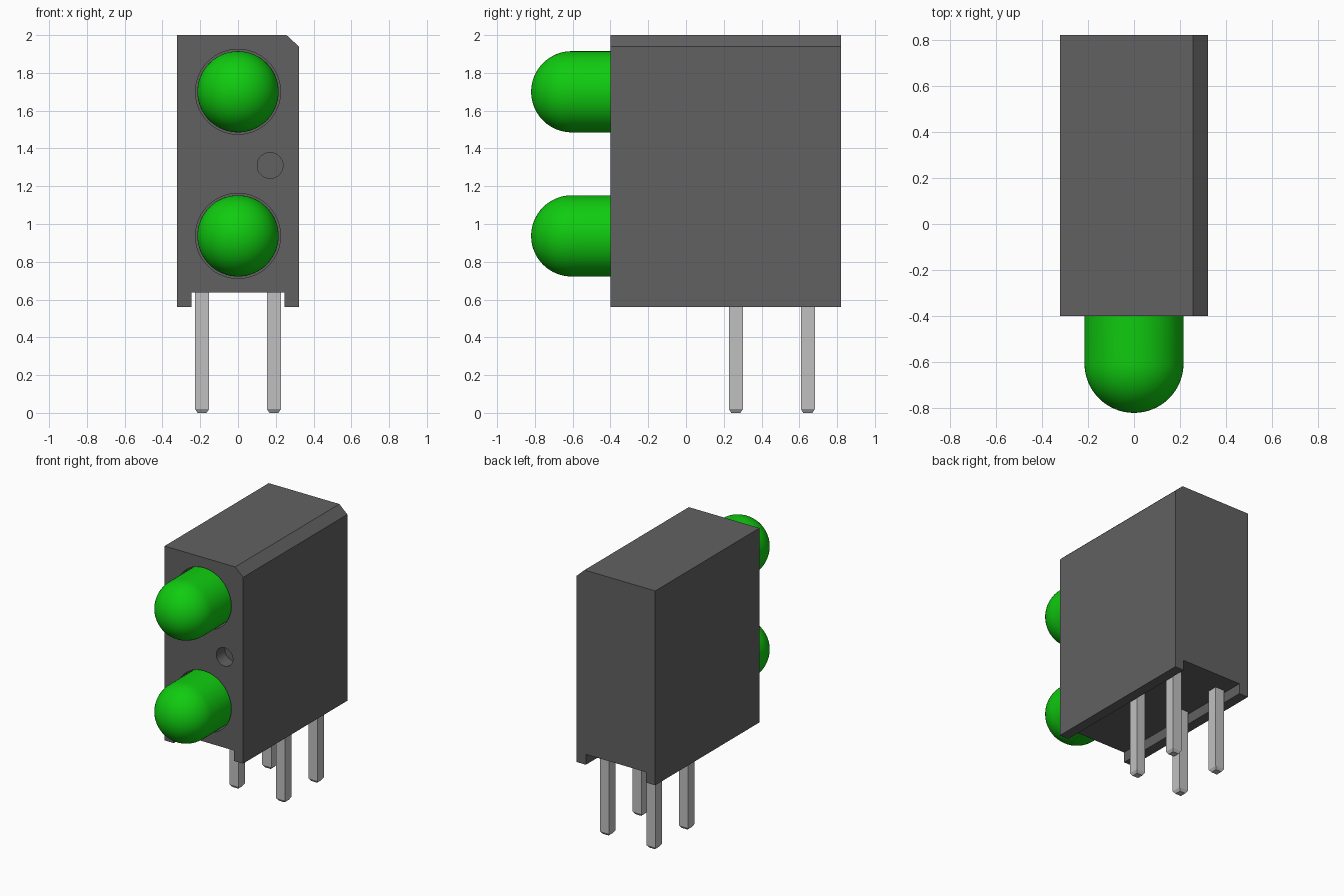
import bpy, bmesh, math
from mathutils import Matrix

cube = bpy.data.objects.get("Cube")
if cube:
    bpy.data.objects.remove(cube, do_unlink=True)


def material(name, rgb):
    m = bpy.data.materials.new(name)
    m.use_nodes = True
    m.diffuse_color = (*rgb, 1)
    m.node_tree.nodes["Principled BSDF"].inputs["Base Color"].default_value = (*rgb, 1)
    return m


housing_grey = material("housing grey", (0.12, 0.12, 0.12))
lens_green = material("lens green", (0.005, 0.6, 0.005))
pin_metal = material("pin metal", (0.53, 0.53, 0.53))


def add_object(name, bm, mat):
    bmesh.ops.recalc_face_normals(bm, faces=bm.faces)
    mesh = bpy.data.meshes.new(name)
    bm.to_mesh(mesh)
    bm.free()
    mesh.materials.append(mat)
    ob = bpy.data.objects.new(name, mesh)
    bpy.context.collection.objects.link(ob)
    return ob


def revolve_y(name, profile, x, z, mat, steps=64):
    """Spin (radius, y) points around an axis parallel to y."""
    bm = bmesh.new()
    verts = [bm.verts.new((r, y, 0)) for r, y in profile]
    edges = [bm.edges.new(pair) for pair in zip(verts, verts[1:])]
    bmesh.ops.spin(bm, geom=verts + edges, cent=(0, 0, 0), axis=(0, 1, 0),
                   angle=math.tau, steps=steps)
    bmesh.ops.remove_doubles(bm, verts=bm.verts, dist=0.0001)
    ob = add_object(name, bm, mat)
    ob.location = (x, 0, z)
    return ob


FRONT, BACK = -0.4, 0.82
LENS_Z = {"lower": 0.937, "upper": 1.7}

# Housing: chamfered block with a channel along the underside
outline = [(-0.322, 0.56), (-0.247, 0.56), (-0.247, 0.637), (0.247, 0.637),
           (0.247, 0.56), (0.322, 0.56), (0.322, 1.94), (0.257, 2), (-0.322, 2)]
bm = bmesh.new()
face = bm.faces.new([bm.verts.new((x, FRONT, z)) for x, z in outline])
side = bmesh.ops.extrude_face_region(bm, geom=[face])
bmesh.ops.translate(bm, vec=(0, BACK - FRONT, 0),
                    verts=[v for v in side["geom"] if isinstance(v, bmesh.types.BMVert)])
housing = add_object("housing", bm, housing_grey)


# Round recesses in the front
def bore(name, radius, depth, x, z):
    start, end = FRONT - 0.1, FRONT + depth
    cutter = revolve_y(name, [(0, start), (radius, start), (radius, end), (0, end)],
                       x, z, housing_grey)
    cutter.hide_render = True
    cutter.hide_set(True)
    cut = housing.modifiers.new(name, "BOOLEAN")
    cut.object = cutter
    cut.solver = "EXACT"


for level, z in LENS_Z.items():
    bore(level + "_lens_bore", 0.225, 0.3, 0, z)
bore("front_hole_bore", 0.068, 0.1, 0.17, 1.31)

# Domed lenses
R, DOME_Y = 0.215, -0.605
dome = [(R * math.sin(a), DOME_Y - R * math.cos(a))
        for a in (math.pi / 2 * i / 16 for i in range(17))]
for level, z in LENS_Z.items():
    lens = revolve_y(level + "_lens", dome + [(R, FRONT + 0.3), (0, FRONT + 0.3)],
                     0, z, lens_green)
    bpy.ops.object.select_all(action="DESELECT")
    bpy.context.view_layer.objects.active = lens
    lens.select_set(True)
    bpy.ops.object.shade_smooth_by_angle(angle=math.radians(30))

# Square pins with tapered tips
PIN_TOP, TIP, HALF = 0.65, 0.02, 0.037
for side_name, x in (("right", -0.19), ("left", 0.19)):
    for row, y in (("front", 0.264), ("back", 0.645)):
        bm = bmesh.new()
        size = Matrix.Diagonal((2 * HALF, 2 * HALF, PIN_TOP - TIP, 1))
        bmesh.ops.create_cube(bm, size=1, matrix=Matrix.Translation(
            (0, 0, (PIN_TOP + TIP) / 2)) @ size)
        bottom = min(bm.faces, key=lambda f: f.calc_center_median().z)
        tip = bmesh.ops.extrude_face_region(bm, geom=[bottom])
        bm.faces.remove(bottom)
        for v in (g for g in tip["geom"] if isinstance(g, bmesh.types.BMVert)):
            v.co = (v.co.x * 0.65, v.co.y * 0.65, 0)
        pin = add_object(f"{row}_{side_name}_pin", bm, pin_metal)
        pin.location = (x, y, 0)
